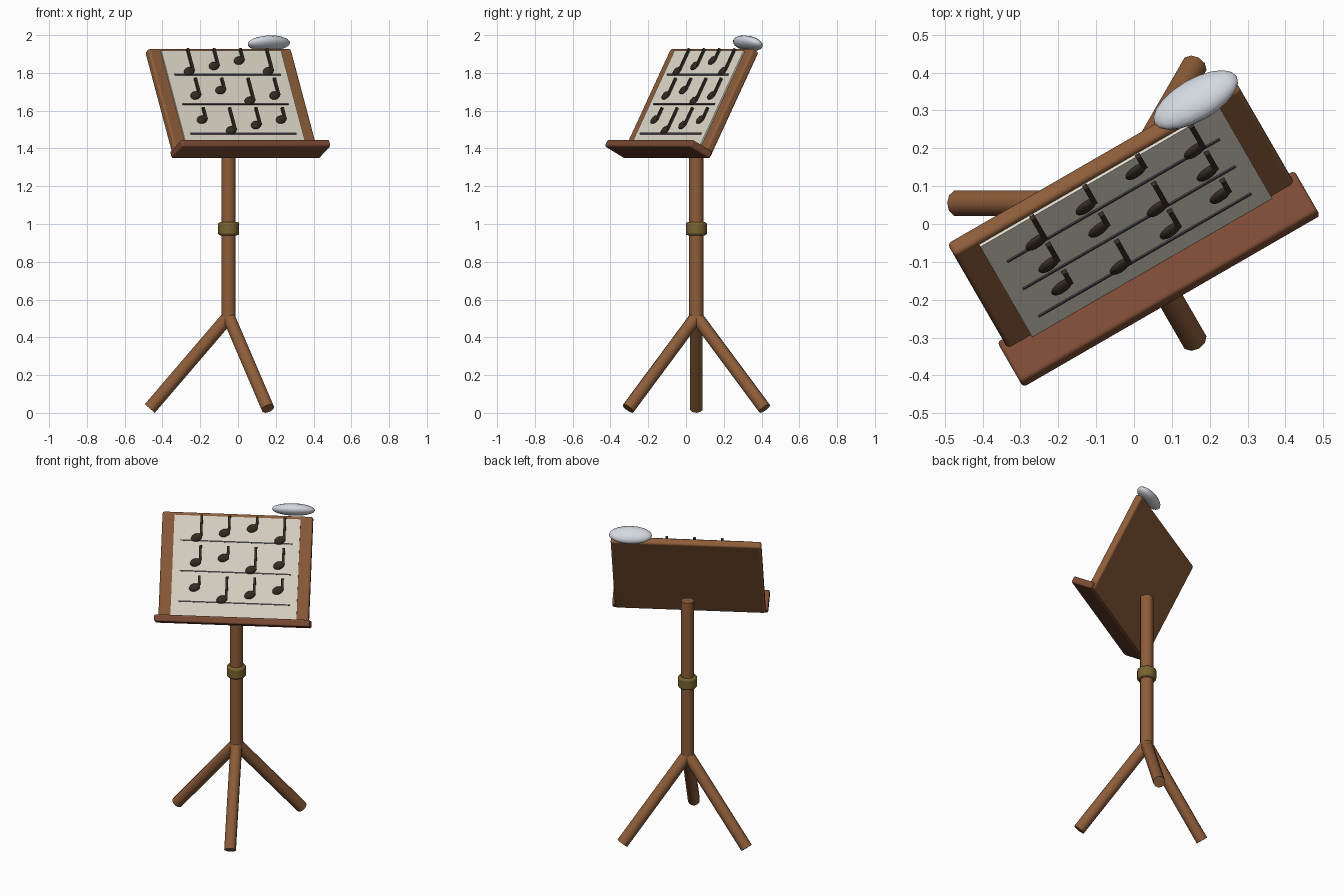
import bpy, math
from mathutils import Matrix, Vector

if "Cube" in bpy.data.objects:
    bpy.data.objects.remove(bpy.data.objects["Cube"])


def material(name, rgb):
    m = bpy.data.materials.new(name)
    m.diffuse_color = (*rgb, 1)
    m.use_nodes = True
    m.node_tree.nodes["Principled BSDF"].inputs["Base Color"].default_value = m.diffuse_color
    return m


WOOD = material("brown wood", (0.27, 0.11, 0.042))
LEDGE = material("red brown wood", (0.20, 0.070, 0.034))
PAPER = material("cream paper", (0.76, 0.71, 0.61))
INK = material("black ink", (0.035, 0.025, 0.016))
LINE = material("grey ink", (0.06, 0.06, 0.07))
SILVER = material("pale silver", (0.66, 0.69, 0.75))
BRASS = material("dull brass", (0.19, 0.125, 0.03))

# Desk frame: u across, s up the slope, n out of the front face
turn, tilt = math.radians(30), math.radians(28)
FRAME = Matrix.Rotation(turn, 4, 'Z') @ Matrix.Rotation(math.pi / 2 - tilt, 4, 'X')
MID = -0.016


def finish(name, mat, bevel=0.0, smooth=True):
    ob = bpy.context.object
    ob.name = name
    ob.data.materials.append(mat)
    if bevel:
        b = ob.modifiers.new("bevel", 'BEVEL')
        b.width, b.segments = bevel, 3
        b.limit_method = 'ANGLE'
    if smooth:
        bpy.ops.object.shade_smooth_by_angle(angle=math.radians(50))
    return ob


def desk_box(name, mat, u, s, n, bevel=0.0):
    """Box in the desk frame from (low, high) ranges."""
    bpy.ops.mesh.primitive_cube_add(size=1)
    ob = finish(name, mat, bevel, bool(bevel))
    size = [r[1] - r[0] for r in (u, s, n)]
    ob.data.transform(Matrix.Diagonal((*size, 1)))
    mid = Vector([(r[0] + r[1]) / 2 for r in (u, s, n)])
    ob.matrix_world = FRAME @ Matrix.Translation(mid)
    return ob


def desk_ball(name, mat, pos, radii, spin=0.0, seg=16, rings=10):
    bpy.ops.mesh.primitive_uv_sphere_add(segments=seg, ring_count=rings, radius=1)
    ob = finish(name, mat)
    # poles of the sphere lie along u
    ob.data.transform(Matrix.Diagonal((*radii, 1)) @ Matrix.Rotation(math.pi / 2, 4, 'Y'))
    ob.matrix_world = FRAME @ Matrix.Translation(pos) @ Matrix.Rotation(spin, 4, 'Z')
    return ob


def rod(name, mat, a, b, r, sides=16, bevel=0.0):
    a, b = Vector(a), Vector(b)
    bpy.ops.mesh.primitive_cylinder_add(vertices=sides, radius=r, depth=(b - a).length)
    ob = finish(name, mat, bevel)
    ob.matrix_world = (Matrix.Translation((a + b) / 2)
                       @ (b - a).to_track_quat('Z', 'Y').to_matrix().to_4x4())
    return ob


# Pole, collar and three legs
PX, PY = -0.05, 0.055
rod("pole", WOOD, (PX, PY, 0.49), (PX, PY, 1.49), 0.038)
rod("collar", BRASS, (PX, PY, 0.94), (PX, PY, 1.01), 0.056, 16, 0.012)
for i in range(3):
    a = math.radians(60 + 120 * i)
    foot = (PX + 0.417 * math.cos(a), PY + 0.417 * math.sin(a), 0.023)
    rod("leg_%d" % (i + 1), WOOD, (PX, PY, 0.51), foot, 0.035, 10)

# Desk board, ledge and sheet
desk_box("desk_board", WOOD, (MID - .437, MID + .437), (1.145, 1.782), (.715, .760), 0.012)
desk_box("ledge", LEDGE, (MID - .453, MID + .453), (1.138, 1.180), (.725, .866), 0.010)
desk_box("paper_sheet", PAPER, (MID - .366, MID + .366), (1.178, 1.765), (.758, .768))

# Staff lines with four notes each
for row in range(3):
    s0 = 1.620 - 0.177 * row
    desk_box("staff_line_%d" % (row + 1), LINE, (MID - .324, MID + .324),
             (s0 - .004, s0 + .004), (.766, .772))
    for i in range(4):
        u = -0.248 + 0.161 * i
        s = s0 + 0.018 + 0.032 * ((i + row) % 3)
        desk_ball("note_head", INK, (u, s, .772), (.033, .023, .012), math.radians(20), 12, 8)
        desk_box("note_stem", INK, (u + .018, u + .032), (s, s0 + .152), (.766, .780))

# Smooth pale lump resting on the top edge
desk_ball("page_weight", SILVER, (.305, 1.822, .740), (.125, .036, .060))
